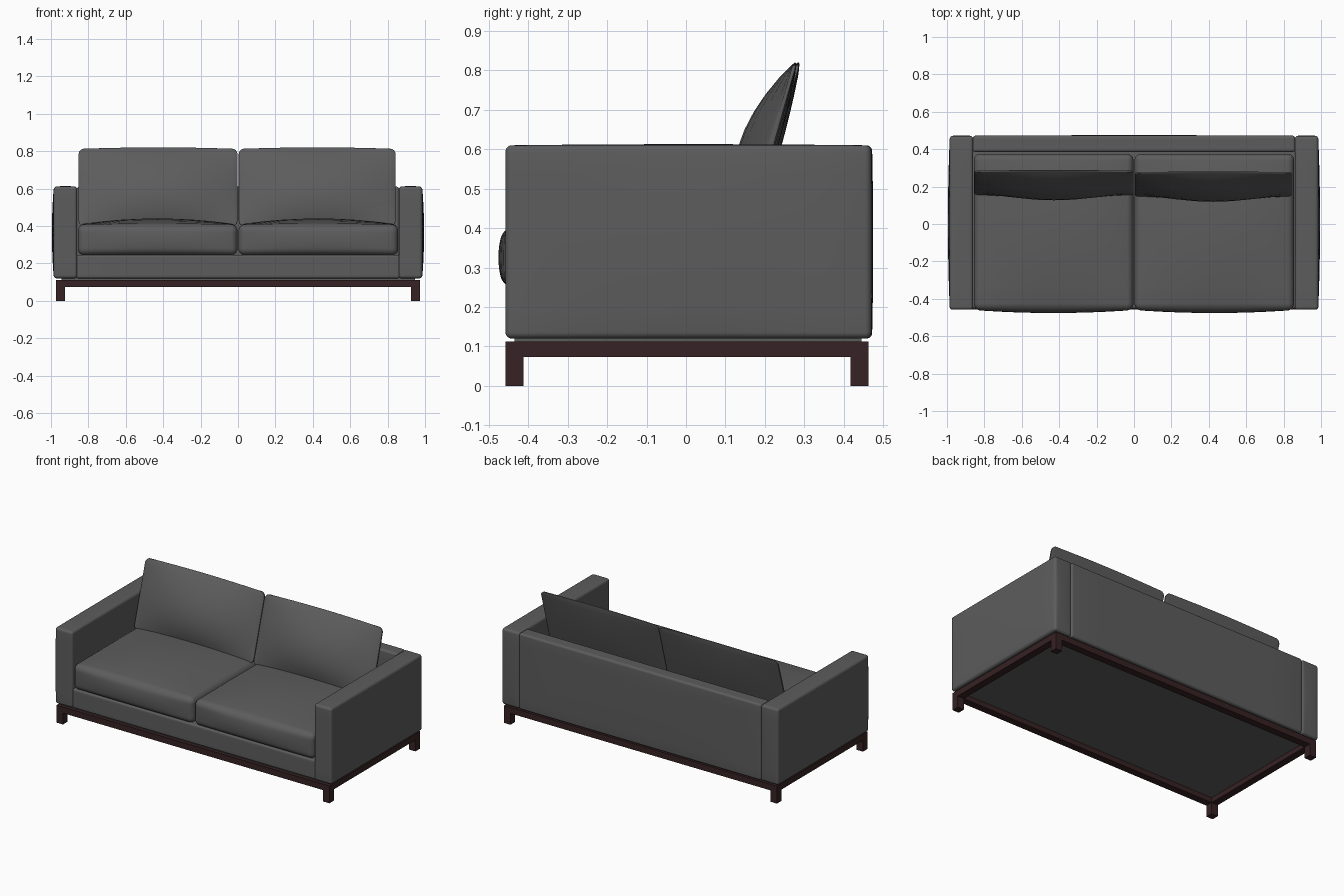
import bpy, bmesh, math
from mathutils import Vector

if "Cube" in bpy.data.objects:
    bpy.data.objects.remove(bpy.data.objects["Cube"])


def material(name, rgb):
    m = bpy.data.materials.new(name)
    m.diffuse_color = (*rgb, 1)
    m.use_nodes = True
    m.node_tree.nodes["Principled BSDF"].inputs["Base Color"].default_value = m.diffuse_color
    return m


FABRIC = material("charcoal fabric", (0.108, 0.108, 0.108))
WOOD = material("dark wood", (0.038, 0.016, 0.017))


def finish(bm, name, mat, angle=None):
    bmesh.ops.recalc_face_normals(bm, faces=bm.faces)
    me = bpy.data.meshes.new(name)
    bm.to_mesh(me)
    bm.free()
    me.materials.append(mat)
    ob = bpy.data.objects.new(name, me)
    bpy.context.collection.objects.link(ob)
    if angle:
        bpy.ops.object.select_all(action='DESELECT')
        ob.select_set(True)
        bpy.context.view_layer.objects.active = ob
        bpy.ops.object.shade_smooth_by_angle(angle=math.radians(angle))
    return ob


def box(name, lo, hi, mat):
    bm = bmesh.new()
    bmesh.ops.create_cube(bm, size=1)
    lo, hi = Vector(lo), Vector(hi)
    for v in bm.verts:
        v.co = Vector([lo[i] + (v.co[i] + 0.5) * (hi[i] - lo[i]) for i in range(3)])
    return finish(bm, name, mat)


def soft_box(name, lo, hi, r, bulge, warp=None):
    """Rounded box; bulge maps (axis, side) to the swelling of that face."""
    lo, hi = Vector(lo), Vector(hi)
    half, mid = (hi - lo) / 2, (hi + lo) / 2
    n, k = 16, 4
    bm = bmesh.new()
    bmesh.ops.create_cube(bm, size=2)
    bmesh.ops.subdivide_edges(bm, edges=bm.edges[:], cuts=n - 1, use_grid_fill=True)

    def spread(u, h):
        i = round((abs(u)) * n / 2)
        core = n // 2 - k
        d = (h - r) * i / core if i <= core else h - r + r * (i - core) / k
        return math.copysign(d, u)

    for v in bm.verts:
        p = Vector([spread(v.co[i], half[i]) for i in range(3)])
        q = Vector([max(-(half[i] - r), min(half[i] - r, p[i])) for i in range(3)])
        d = p - q
        p = q + d.normalized() * r
        u = [p[i] / half[i] for i in range(3)]
        for (axis, side), amount in bulge.items():
            a, b = [j for j in range(3) if j != axis]
            fall = max(0, 1 - u[a] ** 2) * max(0, 1 - u[b] ** 2)
            p[axis] += side * amount * fall * max(0, min(1, 0.5 + u[axis] * side / 2))
        v.co = p + mid
        if warp:
            v.co = warp(v.co, u)
    return finish(bm, name, FABRIC, 60)


# upholstered body
for s, side in ((-1, "left"), (1, "right")):
    xs = sorted((s * 0.86, s * 0.985))
    soft_box(side + "_arm", (xs[0], -0.458, 0.12), (xs[1], 0.47, 0.61), 0.016,
             {(0, s): 0.01, (1, 1): 0.004, (2, 1): 0.003})
soft_box("back_panel", (-0.862, 0.385, 0.12), (0.862, 0.472, 0.61), 0.014, {(1, 1): 0.003})
soft_box("seat_base", (-0.865, -0.452, 0.12), (0.865, 0.40, 0.245), 0.012, {})
box("underside_panel", (-0.945, -0.435, 0.105), (0.945, 0.445, 0.125), FABRIC)


# back cushions lean backwards and get thinner toward the top
def lean(shift):
    def warp(co, u):
        t = (co.z - 0.61) / 0.2
        front, back = 0.218 + 0.058 * t, 0.352 + 0.022 * t
        f = co.y
        return Vector((co.x, front + (back - front) * f + shift, co.z))
    return warp


def back_cushion(name, x0, x1, shift):
    # built with unit-free depth, then reshaped by the lean
    ob = soft_box(name, (x0, -0.065, 0.40), (x1, 0.065, 0.812), 0.028, {(2, 1): 0.008})
    xm, xh = (x0 + x1) / 2, (x1 - x0) / 2
    for v in ob.data.vertices:
        c = v.co
        f = c.y / 0.13 + 0.5
        u, w = (c.x - xm) / xh, (c.z - 0.607) / 0.21
        swell = max(0, 1 - u * u) * max(0, 1 - w * w)
        new = lean(shift)(c, None)
        new.y += swell * (-0.074 * (1 - f) + 0.01 * f)
        v.co = new
    ob.data.update()


back_cushion("left_back_cushion", -0.852, -0.003, 0.006)
back_cushion("right_back_cushion", 0.004, 0.842, -0.002)

# seat cushions
for s, side in ((-1, "left"), (1, "right")):
    xs = sorted((s * 0.003, s * 0.856))
    soft_box(side + "_seat_cushion", (xs[0], -0.46, 0.243), (xs[1], 0.375, 0.408), 0.035,
             {(2, 1): 0.032, (1, -1): 0.016})

# wooden base frame
X, Y0, Y1, T = 0.972, -0.458, 0.463, 0.046
box("front_rail", (-X, Y0, 0.073), (X, Y0 + T, 0.112), WOOD)
box("back_rail", (-X, Y1 - T, 0.073), (X, Y1, 0.112), WOOD)
for s, side in ((-1, "left"), (1, "right")):
    xs = sorted((s * (X - T), s * X))
    box(side + "_rail", (xs[0], Y0 + T, 0.073), (xs[1], Y1 - T, 0.112), WOOD)
    box(side + "_front_leg", (xs[0], Y0, 0), (xs[1], Y0 + T, 0.073), WOOD)
    box(side + "_back_leg", (xs[0], Y1 - T, 0), (xs[1], Y1, 0.073), WOOD)
